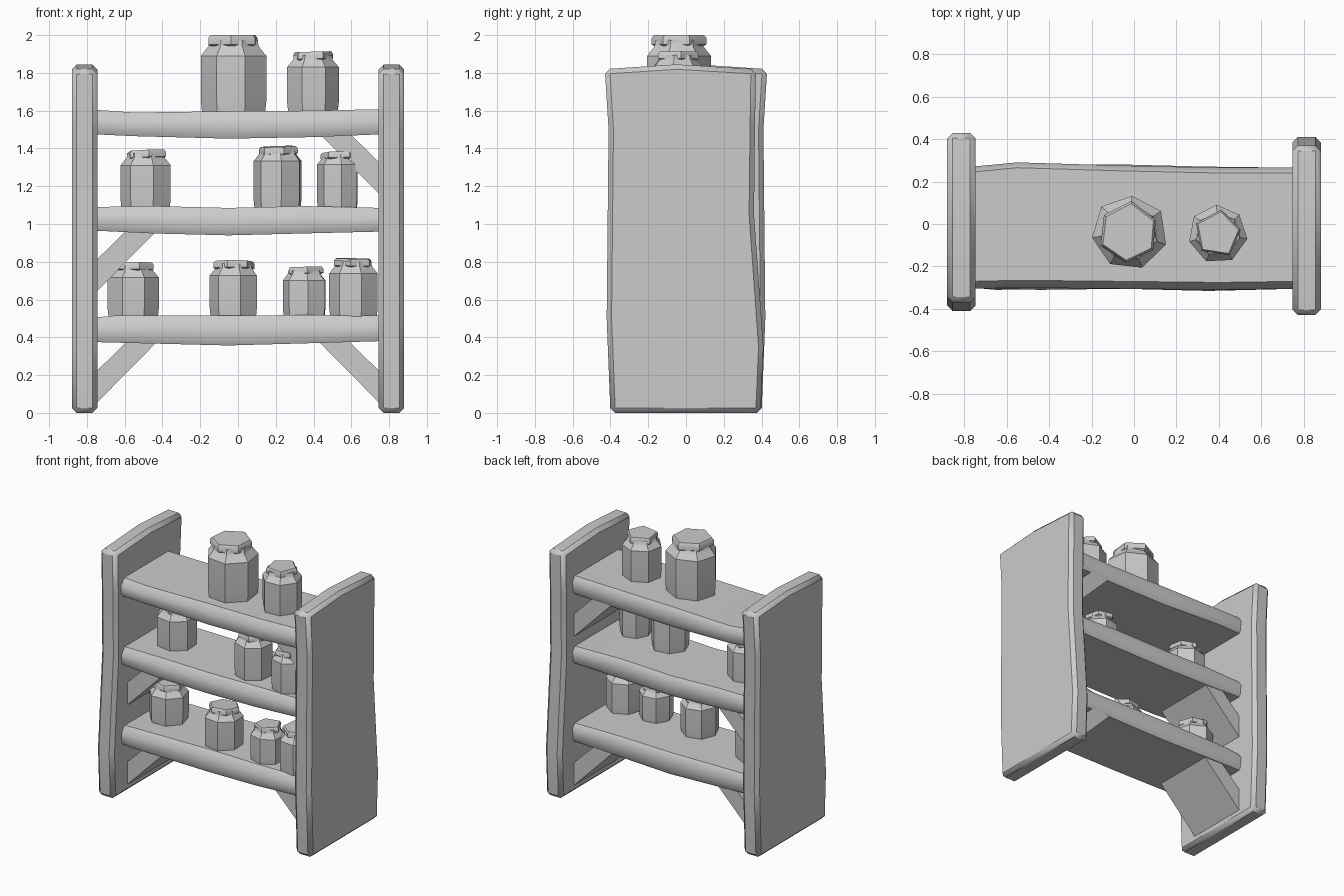
import bpy, bmesh, math, random
from mathutils import Vector, Matrix

if "Cube" in bpy.data.objects:
    bpy.data.objects.remove(bpy.data.objects["Cube"])

random.seed(4)


def finish(name, bm, bevel=0.0, angle=40):
    bmesh.ops.recalc_face_normals(bm, faces=bm.faces)
    me = bpy.data.meshes.new(name)
    bm.to_mesh(me)
    bm.free()
    ob = bpy.data.objects.new(name, me)
    bpy.context.collection.objects.link(ob)
    if bevel:
        mod = ob.modifiers.new("Bevel", 'BEVEL')
        mod.width = bevel
        mod.segments = 1
        mod.limit_method = 'ANGLE'
        mod.angle_limit = math.radians(40)
    bpy.ops.object.select_all(action='DESELECT')
    ob.select_set(True)
    bpy.context.view_layer.objects.active = ob
    bpy.ops.object.shade_smooth_by_angle(angle=math.radians(angle))
    return ob


def loft(rings):
    """Skin closed rings of equal length and cap both ends."""
    bm = bmesh.new()
    vs = [[bm.verts.new(p) for p in r] for r in rings]
    n = len(rings[0])
    for a, b in zip(vs, vs[1:]):
        for i in range(n):
            j = (i + 1) % n
            bm.faces.new((a[i], a[j], b[j], b[i]))
    bm.faces.new(vs[0][::-1])
    bm.faces.new(vs[-1])
    return bm


# Side panels: a slightly warped outline, the left one turned half round
outline = [(-0.40, 0), (-0.42, 0.5), (-0.41, 1.5), (-0.43, 1.82), (-0.05, 1.845),
           (0.37, 1.82), (0.365, 1.5), (0.36, 1.05), (0.41, 0.35), (0.395, 0)]
for name, turn in (("right_side_panel", 0), ("left_side_panel", math.pi)):
    bm = loft([[(x, y, z) for y, z in outline] for x in (0.745, 0.88)])
    bm.transform(Matrix.Rotation(turn, 4, 'Z'))
    finish(name, bm, 0.026, 50)

# Shelves: warped planks; each station is (x, top z, bottom z, front y, back y)
shelves = {
    "top_shelf": [(-0.76, 1.605, 1.475, -0.305, 0.27), (-0.55, 1.59, 1.465, -0.30, 0.29),
                  (-0.05, 1.597, 1.452, -0.305, 0.275), (0.4, 1.60, 1.46, -0.31, 0.265),
                  (0.76, 1.608, 1.475, -0.305, 0.265)],
    "middle_shelf": [(-0.76, 1.09, 0.965, -0.30, 0.27), (-0.45, 1.095, 0.95, -0.31, 0.275),
                     (-0.05, 1.085, 0.94, -0.305, 0.28), (0.35, 1.095, 0.95, -0.315, 0.27),
                     (0.76, 1.085, 0.96, -0.30, 0.265)],
    "bottom_shelf": [(-0.76, 0.505, 0.375, -0.30, 0.27), (-0.65, 0.515, 0.372, -0.31, 0.275),
                     (-0.05, 0.515, 0.357, -0.30, 0.28), (0.35, 0.518, 0.368, -0.315, 0.27),
                     (0.76, 0.515, 0.38, -0.305, 0.265)],
}
for name, stations in shelves.items():
    rings = [[(x, f + 0.015, b), (x, f, b + 0.03), (x, f, t - 0.045), (x, f + 0.035, t),
              (x, k - 0.025, t), (x, k, t - 0.035), (x, k - 0.005, b + 0.02), (x, k - 0.02, b)]
             for x, t, b, f, k in stations]
    finish(name, loft(rings), angle=50)

# Diagonal plank braces under the shelves
for name, side, zs in (("bottom_left_brace", -1, 0.37), ("bottom_right_brace", 1, 0.37),
                       ("middle_left_brace", -1, 0.96), ("top_right_brace", 1, 1.475)):
    prof = [(0.78, zs - 0.35), (0.40, zs + 0.035), (0.56, zs + 0.035), (0.78, zs - 0.18)]
    rings = [[(side * x, y, z) for x, z in prof] for y in (-0.23, 0.25)]
    finish(name, loft(rings), angle=30)


# Jars: faceted body with shoulder and neck, plus a crooked lid
def ring(cx, cy, r, z, n, phase, jitter):
    return [(cx + r * jitter[i] * math.cos(phase + math.tau * i / n),
             cy + r * jitter[i] * math.sin(phase + math.tau * i / n), z) for i in range(n)]


def jar(name, x, y, z0, z1, r, lid_sides=6):
    n, h, phase = 7, z1 - z0, random.uniform(0, math.tau)
    jit = [random.uniform(0.98, 1.06) for _ in range(n)]
    s = r / 0.135
    levels = [(0.96, 0), (1.0, 0.05 * s), (1.0, h - 0.085 * s), (0.82, h - 0.055 * s),
              (0.76, h - 0.045 * s), (0.74, h - 0.02 * s)]
    finish(name, loft([ring(x, y, r * k, z0 + dz, n, phase, jit) for k, dz in levels]), angle=35)
    m = lid_sides
    jit = [random.uniform(0.97, 1.06) for _ in range(m)]
    rings = [ring(0, 0, r * k, dz * s, m, phase, jit)
             for k, dz in ((0.74, -0.045), (0.82, -0.038), (0.82, -0.012), (0.75, 0))]
    bm = loft(rings)
    tilt = random.uniform(0.02, 0.07) if z1 < 1.99 else 0.0
    lean = Vector((random.uniform(-1, 1), random.uniform(-1, 1), 0)).normalized()
    drop = 0.75 * r * math.sin(tilt)
    bm.transform(Matrix.Translation((x, y, z1 - drop)) @ Matrix.Rotation(tilt, 4, lean))
    finish(name + "_lid", bm, angle=35)


jars = [
    ("top_large_jar", -0.025, -0.04, 1.59, 2.00, 0.175, 6),
    ("top_small_jar", 0.395, -0.045, 1.595, 1.915, 0.135, 5),
    ("middle_left_jar", -0.485, -0.025, 1.085, 1.395, 0.134, 6),
    ("middle_centre_jar", 0.213, -0.12, 1.085, 1.415, 0.13, 6),
    ("middle_right_jar", 0.53, -0.17, 1.085, 1.385, 0.112, 5),
    ("bottom_left_jar", -0.555, -0.02, 0.51, 0.80, 0.134, 6),
    ("bottom_centre_jar", -0.02, -0.13, 0.51, 0.81, 0.132, 6),
    ("bottom_small_jar", 0.352, -0.155, 0.51, 0.775, 0.117, 5),
    ("bottom_right_jar", 0.61, -0.16, 0.51, 0.82, 0.13, 6),
]
for j in jars:
    jar(*j)
